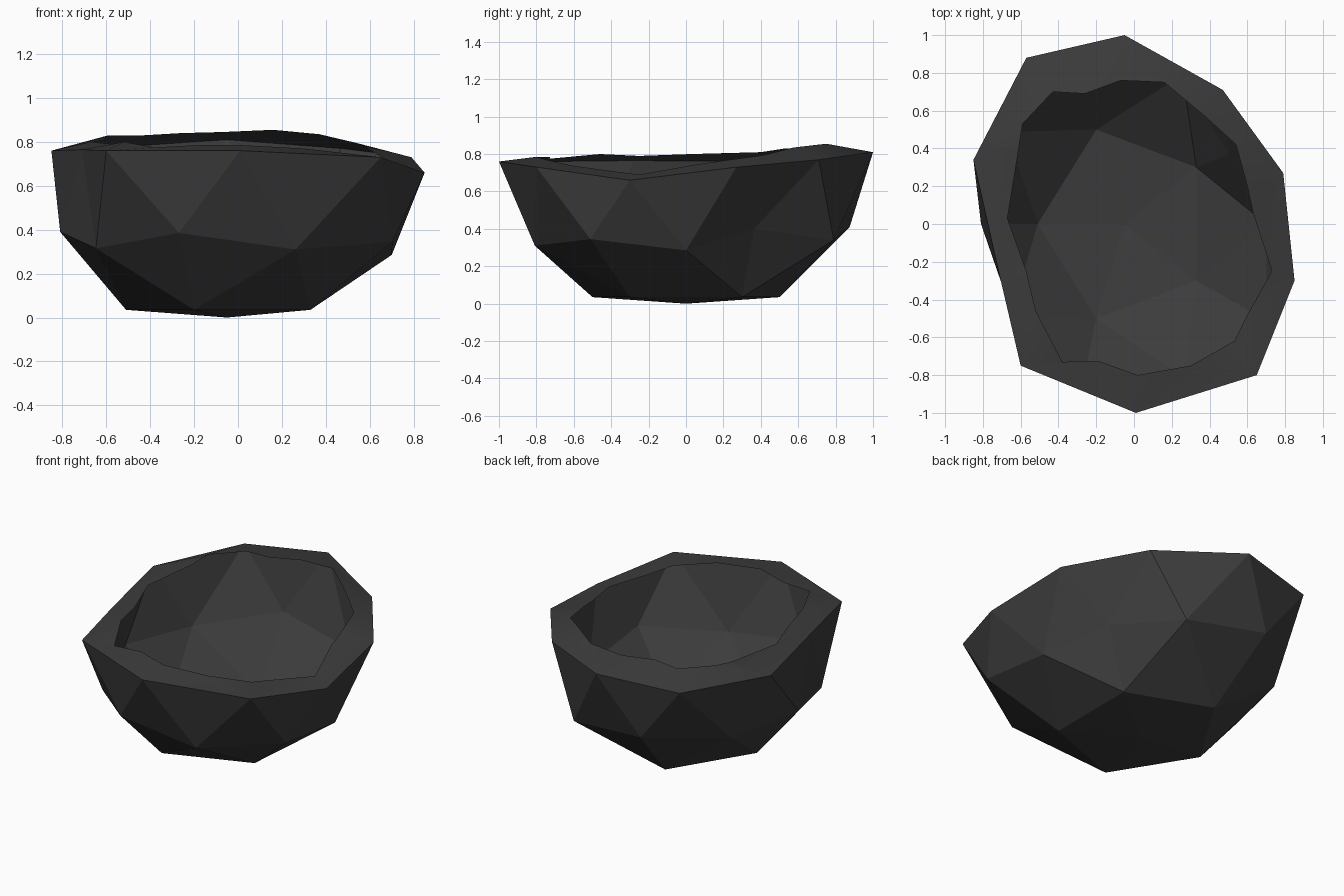
import bpy
import math

cube = bpy.data.objects.get("Cube")
if cube:
    bpy.data.objects.remove(cube, do_unlink=True)

# Single dark stone colour
stone = bpy.data.materials.new("charcoal_stone")
stone.use_nodes = True
colour = (0.045, 0.045, 0.045, 1)
stone.diffuse_color = colour
shader = stone.node_tree.nodes["Principled BSDF"]
shader.inputs["Base Color"].default_value = colour
shader.inputs["Roughness"].default_value = 0.9


def add_part(name, verts, faces, smooth=False):
    """Make a mesh object from points and faces in the stone colour."""
    mesh = bpy.data.meshes.new(name)
    mesh.from_pydata(verts, [], faces)
    mesh.materials.append(stone)
    mesh.polygons.foreach_set("use_smooth", [smooth] * len(mesh.polygons))
    mesh.update()
    part = bpy.data.objects.new(name, mesh)
    bpy.context.collection.objects.link(part)
    return part


def polar(radius, degrees, height):
    """Turn a radius and a compass angle into a point."""
    angle = math.radians(degrees)
    return (radius * math.cos(angle), radius * math.sin(angle), height)


# Rough rings of the bowl, each running counter-clockwise
base_point = (-.05, 0, 0)
foot_ring = [(x, y, .035) for x, y in
             [(.33, .3), (-.2, .5), (-.51, 0), (-.2, -.5), (.33, -.3)]]
belly = [(.7, .285), (.62, .4), (.83, .34), (.92, .41), (.83, .36),
         (.81, .39), (.8, .315), (.87, .385), (.85, .31), (.87, .345)]
belly_ring = [polar(radius, 36 * k, height)
              for k, (radius, height) in enumerate(belly)]
outer_rim = [(.79, .27, .73), (.47, .71, .77), (-.05, 1, .81),
             (-.57, .88, .775), (-.85, .34, .76), (-.71, -.28, .765),
             (-.6, -.75, .76), (.01, -1, .76), (.65, -.8, .73),
             (.85, -.3, .66)]
inner_rim = [(.6, .2, .765), (.54, .42, .795), (.37, .575, .835),
             (.16, .75, .855), (-.07, .76, .845), (-.26, .69, .84),
             (-.43, .7, .83), (-.59, .53, .83), (-.61, .4, .81),
             (-.67, .03, .8), (-.57, -.25, .79), (-.52, -.46, .8),
             (-.38, -.73, .775), (-.19, -.725, .785), (.02, -.8, .785),
             (.3, -.75, .77), (.53, -.62, .74), (.6, -.48, .72),
             (.73, -.25, .69), (.63, .06, .745)]

# Faceted shell: the lower half of a geodesic ball
verts = [base_point] + foot_ring + belly_ring + outer_rim
first_belly = 1 + len(foot_ring)
first_rim = first_belly + len(belly_ring)


def foot(i):
    return 1 + i % len(foot_ring)


def girth(k):
    return first_belly + k % len(belly_ring)


def lip(k):
    return first_rim + k % len(outer_rim)


faces = []
for i in range(len(foot_ring)):
    k = 2 * i + 1
    faces += [(0, foot(i + 1), foot(i)),
              (foot(i), girth(k), girth(k - 1)),
              (foot(i), girth(k + 1), girth(k)),
              (foot(i), foot(i + 1), girth(k + 1))]
for k in range(len(belly_ring)):
    faces += [(girth(k), girth(k + 1), lip(k)),
              (girth(k), lip(k), lip(k - 1))]
add_part("bowl_shell", verts, faces)

# Broken flat rim: two inner points for every outer point
count = len(outer_rim)
rim_faces = []
for k in range(count):
    here, following = k, (k + 1) % count
    near = count + 2 * k
    middle = near + 1
    far = count + 2 * following
    rim_faces += [(here, middle, near),
                  (here, following, middle),
                  (following, far, middle)]
add_part("bowl_rim", outer_rim + inner_rim, rim_faces, smooth=True)
